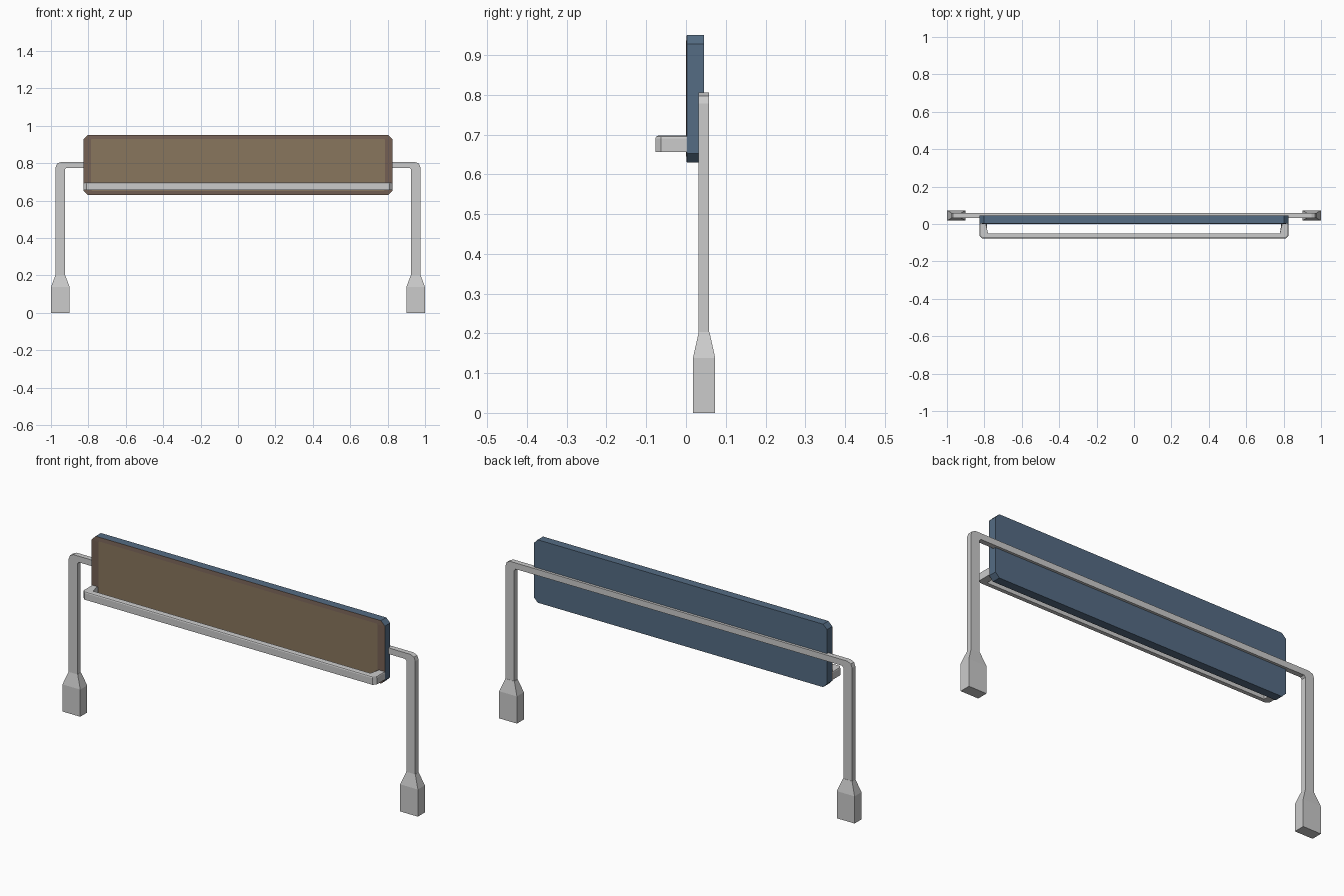
import bpy, bmesh

if "Cube" in bpy.data.objects:
    bpy.data.objects.remove(bpy.data.objects["Cube"])


def material(name, rgb):
    m = bpy.data.materials.new(name)
    m.diffuse_color = (*rgb, 1)
    m.use_nodes = True
    m.node_tree.nodes["Principled BSDF"].inputs["Base Color"].default_value = m.diffuse_color
    return m


def make(name, bm, *mats):
    bmesh.ops.recalc_face_normals(bm, faces=bm.faces)
    me = bpy.data.meshes.new(name)
    bm.to_mesh(me)
    bm.free()
    for m in mats:
        me.materials.append(m)
    ob = bpy.data.objects.new(name, me)
    bpy.context.collection.objects.link(ob)
    return ob


def loft(bm, rings):
    """Skin a list of equal-length point rings and cap both ends."""
    vs = [[bm.verts.new(p) for p in r] for r in rings]
    n = len(vs[0])
    for a, b in zip(vs, vs[1:]):
        for i in range(n):
            j = (i + 1) % n
            bm.faces.new((a[i], a[j], b[j], b[i]))
    bm.faces.new(vs[0][::-1])
    return bm.faces.new(vs[-1])


def mirrored(half):
    """Right half of an outline, closed with its left mirror image."""
    return half + [(-x, y) for x, y in reversed(half)]


def octagon(hx, z0, z1, c):
    return mirrored([(hx - c, z0), (hx, z0 + c), (hx, z1 - c), (hx - c, z1)])


blue = material("panel_blue", (0.09, 0.15, 0.23))
brown = material("face_brown", (0.25, 0.18, 0.11))
edge = material("face_border_brown", (0.18, 0.12, 0.09))

# Bent support frame: two legs joined by a crossbar behind the panel
outer = [(0.975, 0.19), (0.975, 0.778), (0.968, 0.797), (0.948, 0.806)]
inner = [(0.926, 0.19), (0.926, 0.766), (0.918, 0.775)]
bm = bmesh.new()
pts = outer + [(-x, z) for x, z in reversed(outer)]
pts += [(-x, z) for x, z in inner] + list(reversed(inner))
loft(bm, [[(x, y, z) for x, z in pts] for y in (0.032, 0.058)])
make("support_frame", bm)

# Feet tapering into the legs
for side, s in (("left", -1), ("right", 1)):
    bm = bmesh.new()
    rings = []
    for z, hx, hy in ((0, 0.05, 0.028), (0.138, 0.05, 0.028), (0.203, 0.0255, 0.0135)):
        rings.append([(s * 0.95 + a * hx, 0.0455 + b * hy, z)
                      for a, b in ((-1, -1), (1, -1), (1, 1), (-1, 1))])
    loft(bm, rings)
    make(side + "_foot", bm)

# Panel body with clipped corners
bm = bmesh.new()
loft(bm, [[(x, y, z) for x, z in octagon(0.825, 0.63, 0.95, 0.022)] for y in (0.045, 0.003)])
make("panel_body", bm, blue)

# Coloured front face with a slim sloping border
bm = bmesh.new()
face = loft(bm, [[(x, 0.004, z) for x, z in octagon(0.825, 0.63, 0.95, 0.022)],
                 [(x, 0.002, z) for x, z in octagon(0.825, 0.63, 0.95, 0.022)],
                 [(x, 0.0, z) for x, z in octagon(0.785, 0.652, 0.93, 0.004)]])
for f in bm.faces:
    f.material_index = 0 if f is face else 1
make("panel_front_face", bm, brown, edge)

# U-shaped rail in front of the panel, bevelled along its top
bm = bmesh.new()
out = [(0.825, 0.004), (0.825, -0.063), (0.811, -0.077)]
inn = [(0.787, 0.004), (0.787, -0.057)]
pts = out + [(-x, y) for x, y in reversed(out)]
pts += [(-x, y) for x, y in inn] + list(reversed(inn))
loft(bm, [[(x, y, z) for x, y in pts] for z in (0.656, 0.697)])
top = [e for e in bm.edges if all(v.co.z > 0.69 for v in e.verts)
       and not all(v.co.y > 0 for v in e.verts)]
bmesh.ops.bevel(bm, geom=top, offset=0.007, segments=2, profile=0.5, affect='EDGES')
make("front_rail", bm)
